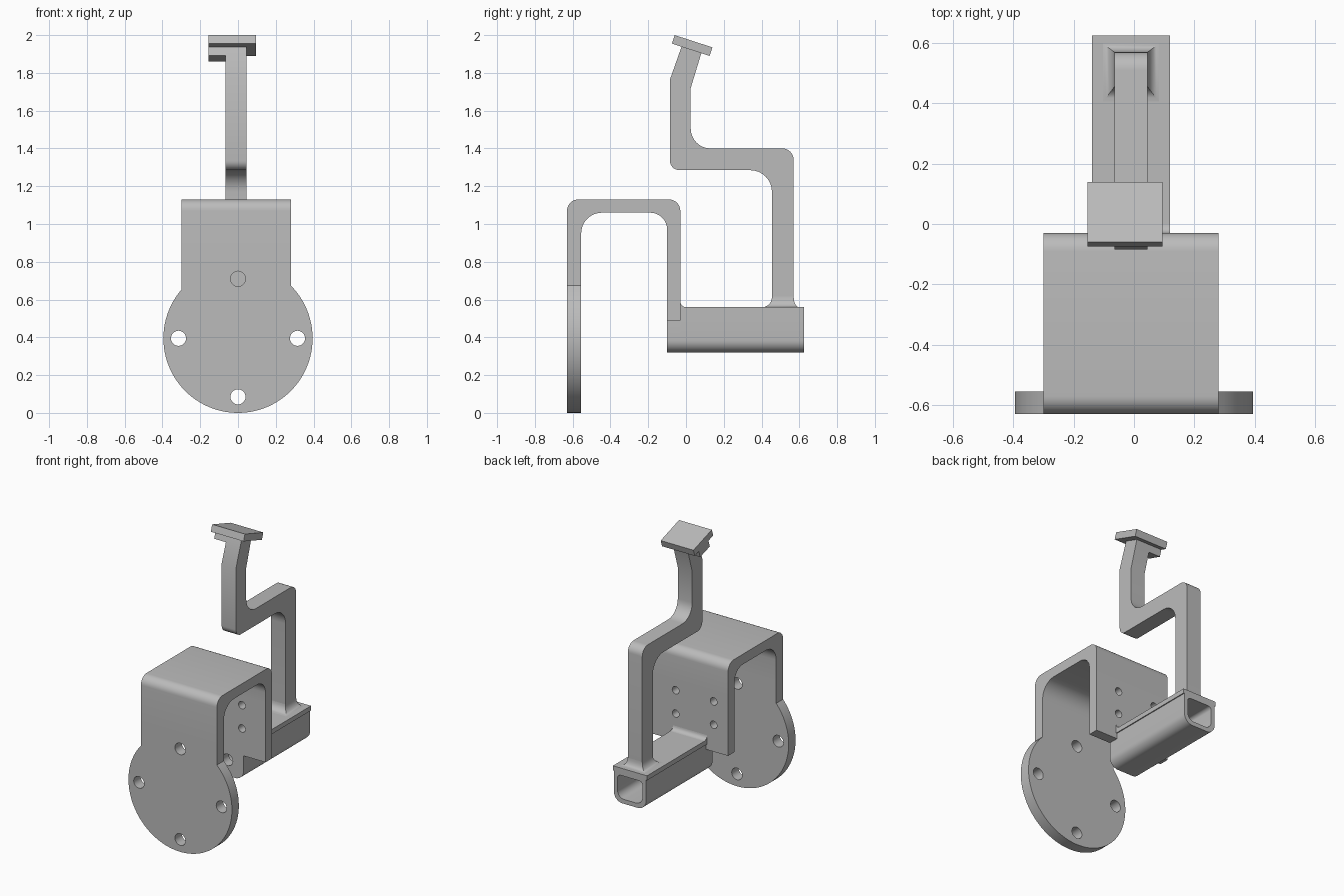
import bpy, bmesh, math
from mathutils import Vector

if "Cube" in bpy.data.objects:
    bpy.data.objects.remove(bpy.data.objects["Cube"])

grey = bpy.data.materials.new("plain grey")
grey.diffuse_color = (0.5, 0.5, 0.5, 1)
grey.use_nodes = True
grey.node_tree.nodes["Principled BSDF"].inputs["Base Color"].default_value = grey.diffuse_color


def finish(name, bm):
    bmesh.ops.remove_doubles(bm, verts=bm.verts, dist=1e-5)
    bmesh.ops.recalc_face_normals(bm, faces=bm.faces)
    mesh = bpy.data.meshes.new(name)
    bm.to_mesh(mesh)
    bm.free()
    mesh.materials.clear()
    mesh.materials.append(grey)
    obj = bpy.data.objects.new(name, mesh)
    bpy.context.collection.objects.link(obj)
    bpy.ops.object.select_all(action='DESELECT')
    obj.select_set(True)
    bpy.context.view_layer.objects.active = obj
    bpy.ops.object.shade_smooth_by_angle(angle=math.radians(30))
    return obj


def rounded(corners, steps=8):
    """Outline from (u, v, radius) corners, with arcs where radius > 0."""
    out, n = [], len(corners)
    for i, (u, v, r) in enumerate(corners):
        p = Vector((u, v))
        if r == 0:
            out.append(p)
            continue
        a = (Vector(corners[i - 1][:2]) - p).normalized()
        b = (Vector(corners[(i + 1) % n][:2]) - p).normalized()
        half = a.angle(b) / 2
        centre = p + (a + b).normalized() * r / math.sin(half)
        start = p + a * r / math.tan(half) - centre
        end = p + b * r / math.tan(half) - centre
        sweep = math.pi - 2 * half
        for k in range(steps + 1):
            t = k / steps
            out.append(centre + (start * math.sin((1 - t) * sweep)
                                 + end * math.sin(t * sweep)) / math.sin(sweep))
    return out


def circle(u, v, r, n=32):
    return [Vector((u + r * math.cos(2 * math.pi * k / n),
                    v + r * math.sin(2 * math.pi * k / n))) for k in range(n)]


def extrude(name, loops, axis, lo, hi):
    """Extrude outlines (first outer, rest holes) along x (u=y) or y (u=x)."""
    curve = bpy.data.curves.new(name + "_outline", 'CURVE')
    curve.dimensions, curve.fill_mode = '2D', 'BOTH'
    curve.extrude = (hi - lo) / 2
    for loop in loops:
        s = curve.splines.new('POLY')
        s.points.add(len(loop) - 1)
        for pt, p in zip(s.points, loop):
            pt.co = (p[0], p[1], 0, 1)
        s.use_cyclic_u = True
    tmp = bpy.data.objects.new(name + "_outline", curve)
    bpy.context.collection.objects.link(tmp)
    dg = bpy.context.evaluated_depsgraph_get()
    mesh = bpy.data.meshes.new_from_object(tmp.evaluated_get(dg))
    bm = bmesh.new()
    bm.from_mesh(mesh)
    bpy.data.objects.remove(tmp)
    bpy.data.curves.remove(curve)
    bpy.data.meshes.remove(mesh)
    mid = (lo + hi) / 2
    for vert in bm.verts:
        u, v, w = vert.co
        vert.co = (mid + w, u, v) if axis == 'x' else (u, mid - w, v)
    return finish(name, bm)


L, R = -0.30, 0.28          # bracket sides

# Round mounting flange with a tab running up into the bracket
rad, cz = 0.395, 0.395
a0 = math.pi - math.acos(-L / rad)
a1 = 2 * math.pi + math.acos(R / rad)
plate = [Vector((rad * math.cos(a0 + (a1 - a0) * k / 72),
                 cz + rad * math.sin(a0 + (a1 - a0) * k / 72))) for k in range(73)]
plate += [Vector((R, 0.80)), Vector((L, 0.80))]
bolts = [circle(x, z, 0.04) for x, z in
         ((-0.315, 0.395), (0.315, 0.395), (0, 0.085), (0, 0.71))]
extrude("mounting_flange", [plate] + bolts, 'y', -0.63, -0.555)

# Bent bridge over the top
extrude("bracket_bridge", [rounded([
    (-0.63, 0.80, 0), (-0.63, 1.13, 0.06), (-0.03, 1.13, 0.06), (-0.03, 0.90, 0),
    (-0.10, 0.90, 0), (-0.10, 1.06, 0.09), (-0.555, 1.06, 0.11), (-0.555, 0.80, 0)])],
    'x', L, R)

# Rear plate with four small holes
extrude("rear_plate", [[(L, 0.49), (R, 0.49), (R, 0.90), (L, 0.90)]]
        + [circle(x, z, 0.026, 20) for x in (-0.19, 0.10) for z in (0.675, 0.836)],
        'y', -0.10, -0.03)

# Hollow sleeve with a lipped top
c = -0.01
sleeve = rounded([
    (c - 0.123, 0.32, 0.065), (c + 0.123, 0.32, 0.065), (c + 0.123, 0.528, 0),
    (c + 0.13, 0.528, 0), (c + 0.13, 0.56, 0), (c - 0.13, 0.56, 0),
    (c - 0.13, 0.528, 0), (c - 0.123, 0.528, 0)])
bore = rounded([(c - 0.095, 0.35, 0.05), (c + 0.095, 0.35, 0.05),
                (c + 0.095, 0.51, 0.025), (c - 0.095, 0.51, 0.025)])
extrude("sleeve", [sleeve, bore], 'y', -0.03, 0.625)

# Sleeve end wall with a round hole
wall = rounded([(c - 0.123, 0.32, 0.065), (c + 0.123, 0.32, 0.065),
                (c + 0.123, 0.49, 0), (c - 0.123, 0.49, 0)])
extrude("sleeve_end_wall", [wall, circle(c, 0.43, 0.04)], 'y', -0.10, -0.03)

# Small fillet between sleeve and rear plate
fillet = [(-0.03, 0.56)] + [(0.03 * -math.sin(t * math.pi / 12),
                             0.59 - 0.03 * math.cos(t * math.pi / 12)) for t in range(7)]
extrude("plate_fillet", [fillet], 'x', c - 0.13, c + 0.13)

# Cranked arm
AL, AR = -0.065, 0.045
extrude("cranked_arm", [rounded([
    (0.455, 0.56, 0), (0.455, 1.285, 0.115), (-0.085, 1.285, 0.05),
    (-0.085, 1.765, 0), (-0.023, 1.94, 0), (0.082, 1.907, 0), (0.025, 1.72, 0),
    (0.025, 1.40, 0.105), (0.57, 1.40, 0.06), (0.57, 0.56, 0)])], 'x', AL, AR)

# Flared foot of the arm
bm = bmesh.new()
rings = []
for k in range(7):
    t = k / 6 * math.pi / 2
    a, z = 0.038 * (1 - math.sin(t)), 0.56 + 0.055 * (1 - math.cos(t))
    x0, x1, y0, y1 = AL - a, AR + a, 0.455 - 1.3 * a, 0.57 + 0.75 * a
    rings.append([bm.verts.new(p) for p in
                  ((x0, y0, z), (x1, y0, z), (x1, y1, z), (x0, y1, z))])
for lower, upper in zip(rings, rings[1:]):
    for i in range(4):
        j = (i + 1) % 4
        bm.faces.new((lower[i], lower[j], upper[j], upper[i]))
bm.faces.new(rings[0])
bm.faces.new(rings[-1])
finish("arm_foot", bm)

# Tilted head plate and the offset block under one side
extrude("head_plate", [[(-0.075, 1.955), (0.125, 1.89), (0.14, 1.935), (-0.06, 2.0)]],
        'x', -0.155, 0.095)
extrude("head_block", [[(-0.039, 1.893), (0.067, 1.86), (0.082, 1.907), (-0.023, 1.94)]],
        'x', -0.155, AL)
